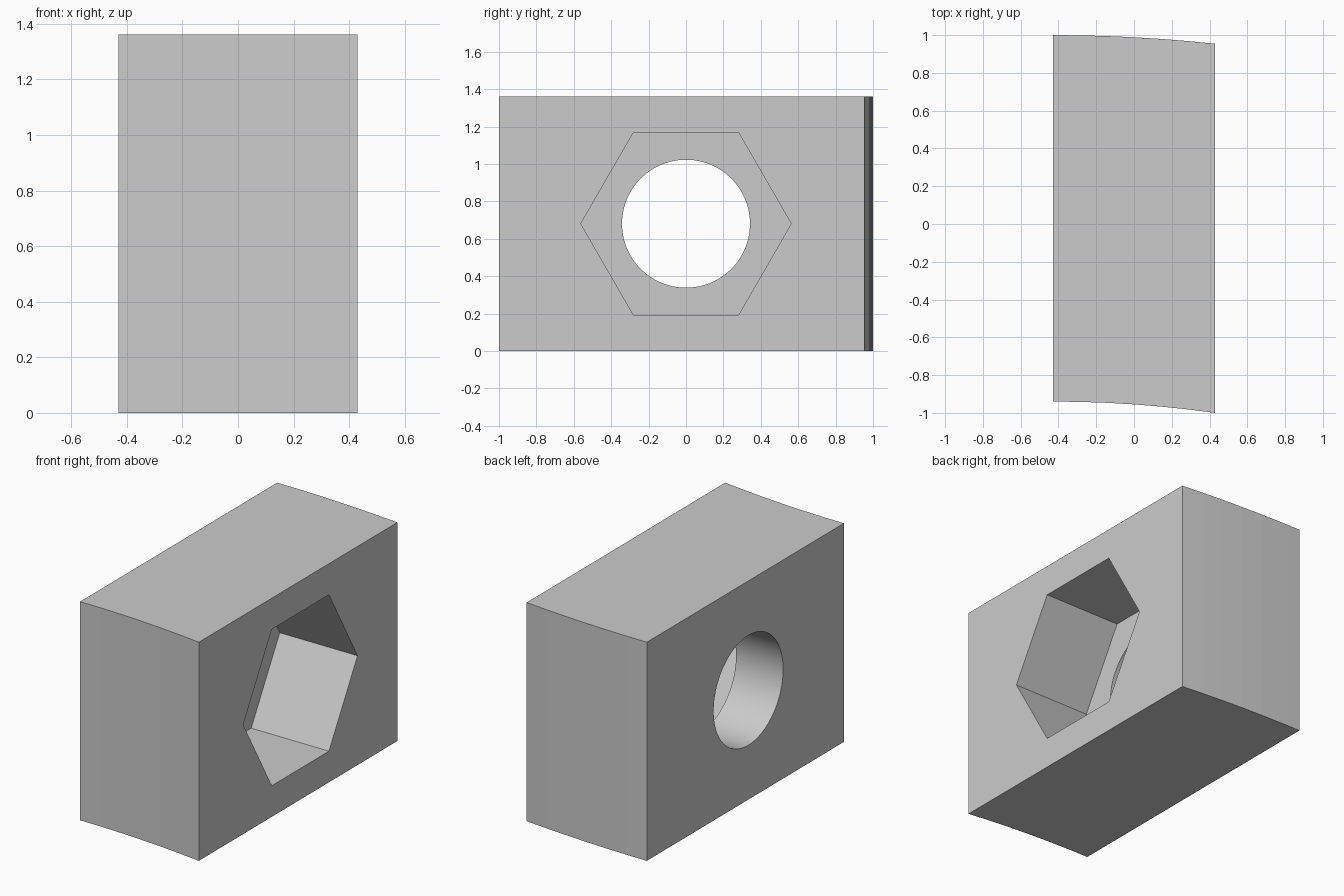
import bpy, bmesh, math
from mathutils import Matrix

default = bpy.data.objects.get("Cube")
if default:
    bpy.data.objects.remove(default, do_unlink=True)

HALF_X, HEIGHT = 0.43, 1.362
MID_Z = HEIGHT / 2
R_INNER, R_OUTER, CENTRE_Y = 6.19, 8.13, -7.13
STEPS = 6

grey = bpy.data.materials.new("light_grey")
grey.use_nodes = True
colour = (0.6, 0.6, 0.6, 1)
grey.diffuse_color = colour
grey.node_tree.nodes["Principled BSDF"].inputs["Base Color"].default_value = colour


def make_object(name, bm):
    bmesh.ops.recalc_face_normals(bm, faces=bm.faces)
    mesh = bpy.data.meshes.new(name)
    bm.to_mesh(mesh)
    bm.free()
    mesh.materials.append(grey)
    ob = bpy.data.objects.new(name, mesh)
    bpy.context.collection.objects.link(ob)
    return ob


def arc(radius):
    """Points across the block on a large arc that starts level at -x."""
    points = []
    for i in range(STEPS + 1):
        across = 2 * HALF_X * i / STEPS
        points.append((across - HALF_X, CENTRE_Y + math.sqrt(radius**2 - across**2)))
    return points


def prism_along_x(name, radius, sides, x0, x1, smooth):
    bm = bmesh.new()
    place = Matrix.Translation(((x0 + x1) / 2, 0, MID_Z)) @ Matrix.Rotation(math.pi / 2, 4, "Y")
    # turn the prism so that a corner points along y
    place = place @ Matrix.Rotation(math.pi / 2, 4, "Z")
    bmesh.ops.create_cone(bm, cap_ends=True, segments=sides, radius1=radius,
                          radius2=radius, depth=x1 - x0, matrix=place)
    # orient by rule: the furthest point in y must be a corner at mid height
    top = max(bm.verts, key=lambda v: v.co.y)
    if abs(top.co.z - MID_Z) > 0.01:
        bmesh.ops.rotate(bm, verts=bm.verts, cent=(0, 0, MID_Z),
                         matrix=Matrix.Rotation(math.pi / sides, 3, "X"))
    for f in bm.faces:
        f.smooth = smooth and len(f.verts) == 4
    return make_object(name, bm)


# Block with curved front and back ends
bm = bmesh.new()
outline = arc(R_INNER) + arc(R_OUTER)[::-1]
base = bm.faces.new([bm.verts.new((x, y, 0)) for x, y in outline])
grown = bmesh.ops.extrude_face_region(bm, geom=[base])
bmesh.ops.translate(bm, vec=(0, 0, HEIGHT),
                    verts=[v for v in grown["geom"] if isinstance(v, bmesh.types.BMVert)])
block = make_object("block", bm)

# Hexagonal pocket from +x, round hole right through
cutters = [
    prism_along_x("hex_pocket_cutter", 0.5625, 6, -0.106, 0.6, False),
    prism_along_x("round_hole_cutter", 0.342, 96, -0.6, 0.5, True),
]
bpy.context.view_layer.objects.active = block
for cutter in cutters:
    cutter.hide_render = True
    mod = block.modifiers.new(cutter.name, "BOOLEAN")
    mod.operation = "DIFFERENCE"
    mod.solver = "EXACT"
    mod.object = cutter
    bpy.ops.object.modifier_apply(modifier=mod.name)
    bpy.data.objects.remove(cutter, do_unlink=True)
